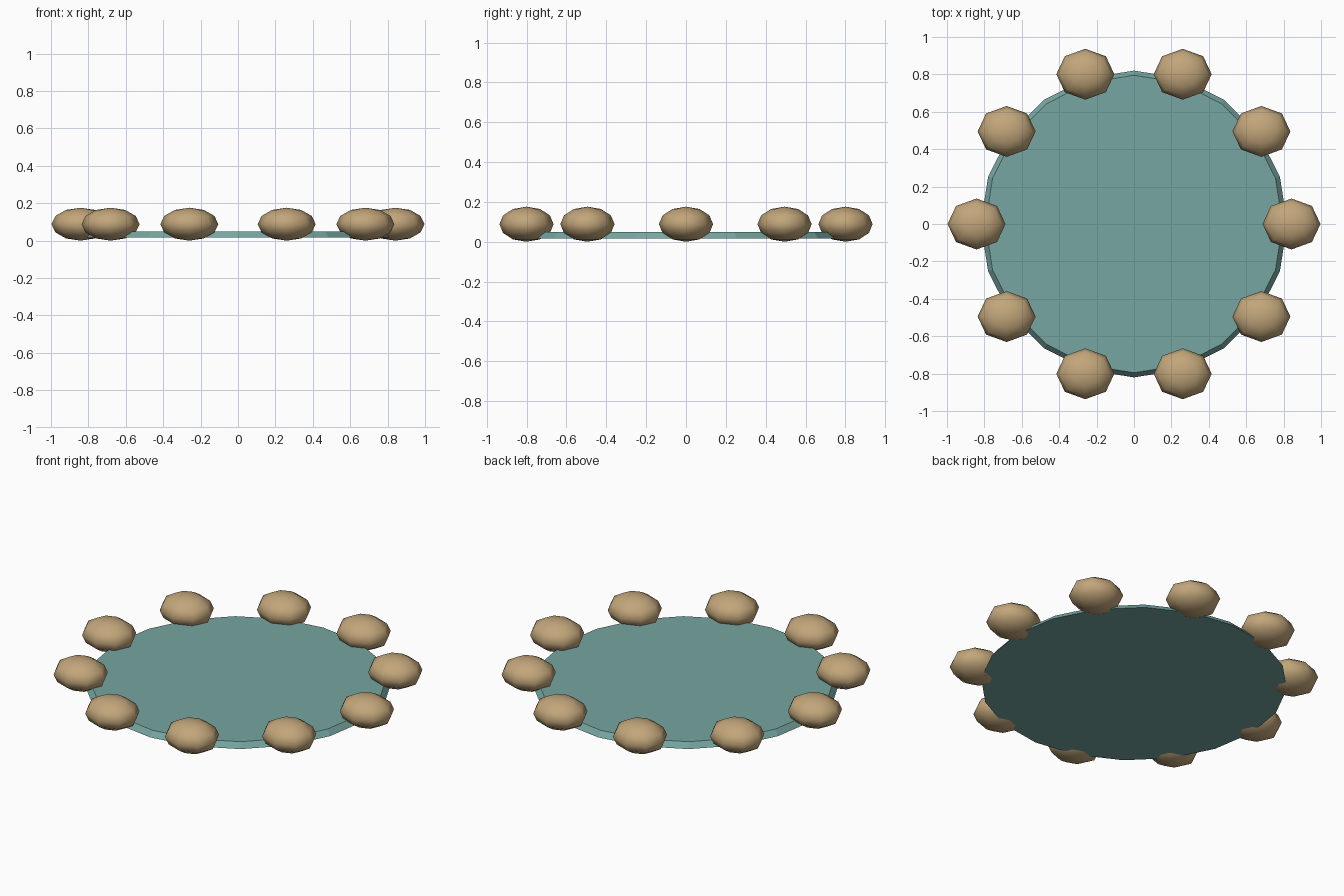
import bpy
from math import cos, sin, tau

cube = bpy.data.objects.get("Cube")
if cube:
    bpy.data.objects.remove(cube, do_unlink=True)


def make_material(name, color):
    mat = bpy.data.materials.new(name)
    mat.use_nodes = True
    mat.diffuse_color = (*color, 1)
    mat.node_tree.nodes["Principled BSDF"].inputs["Base Color"].default_value = (*color, 1)
    return mat


water_teal = make_material("water teal", (0.18, 0.38, 0.355))
stone_tan = make_material("stone tan", (0.54, 0.38, 0.195))

# Flat, slightly tapered pond disc, with a corner on the y axis
bpy.ops.mesh.primitive_cone_add(vertices=20, radius1=0.82, radius2=0.795,
                                depth=0.032, location=(0, 0, 0.032))
water = bpy.context.object
water.name = "water_disc"
water.data.materials.append(water_teal)

# Ring of identical flattened stones, all facing the same way
STONES = 10
RING_RADIUS = 0.842
bpy.ops.mesh.primitive_uv_sphere_add(segments=8, ring_count=6, radius=1)
first = bpy.context.object
first.scale = (0.155, 0.136, 0.088)
bpy.ops.object.transform_apply(location=False, rotation=False, scale=True)
bpy.ops.object.shade_smooth()
first.data.materials.append(stone_tan)

for i in range(STONES):
    stone = first
    if i:
        stone = bpy.data.objects.new("rim_stone", first.data)
        bpy.context.collection.objects.link(stone)
    angle = tau * i / STONES
    stone.name = f"rim_stone_{i + 1}"
    stone.location = (RING_RADIUS * cos(angle), RING_RADIUS * sin(angle), 0.088)
